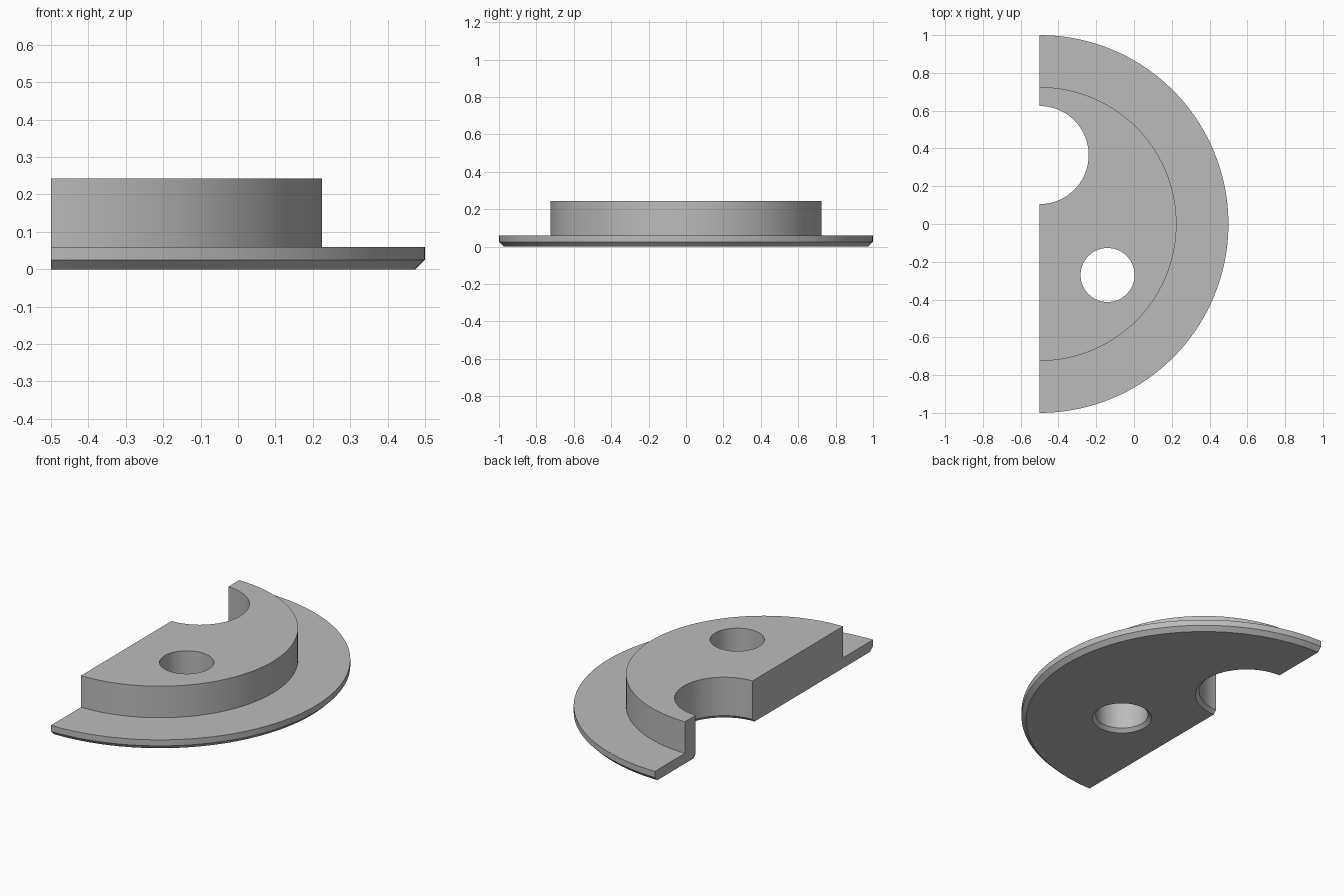
import bpy, bmesh, math
from mathutils import Matrix

if "Cube" in bpy.data.objects:
    bpy.data.objects.remove(bpy.data.objects["Cube"], do_unlink=True)

grey = bpy.data.materials.new("plain grey")
grey.use_nodes = True
colour = (0.5, 0.5, 0.5, 1)
grey.diffuse_color = colour
grey.node_tree.nodes["Principled BSDF"].inputs["Base Color"].default_value = colour


def revolve(name, profile, centre, angle, steps):
    """Solid made by turning a (radius, z) profile about a vertical axis."""
    bm = bmesh.new()
    verts = [bm.verts.new((0, -r, z)) for r, z in profile]
    edges = [bm.edges.new(pair) for pair in zip(verts, verts[1:])]
    bmesh.ops.spin(bm, geom=verts + edges, cent=(0, 0, 0), axis=(0, 0, 1),
                   angle=angle, steps=steps)
    bmesh.ops.remove_doubles(bm, verts=bm.verts, dist=1e-4)
    # Close the flat cut side of a partial turn
    rim = [e for e in bm.edges if e.is_boundary]
    if rim:
        bmesh.ops.holes_fill(bm, edges=rim)
    bmesh.ops.recalc_face_normals(bm, faces=bm.faces)
    bmesh.ops.transform(bm, matrix=Matrix.Translation(centre), verts=bm.verts)
    mesh = bpy.data.meshes.new(name)
    bm.to_mesh(mesh)
    bm.free()
    mesh.materials.append(grey)
    obj = bpy.data.objects.new(name, mesh)
    bpy.context.collection.objects.link(obj)
    return obj


FLANGE, TOP, BEVEL = 0.06, 0.243, 0.025

# Half disc: flange with a bevelled lower rim, and the raised boss
body = revolve("half_flange",
               [(0, 0), (1 - BEVEL, 0), (1, BEVEL), (1, FLANGE),
                (0.725, FLANGE), (0.725, TOP), (0, TOP)],
               (-0.5, 0, 0), math.pi, 72)


def drill(name, centre, radius, bevel=0.02):
    """Cut a vertical bore with a countersunk lower edge."""
    cutter = revolve(name, [(0, -0.1), (radius + bevel + 0.1, -0.1),
                            (radius, bevel), (radius, 0.4), (0, 0.4)],
                     centre, math.tau, 72)
    cutter.hide_render = True
    mod = body.modifiers.new(name, "BOOLEAN")
    mod.operation = "DIFFERENCE"
    mod.solver = "EXACT"
    mod.object = cutter
    bpy.context.view_layer.objects.active = body
    bpy.ops.object.modifier_apply(modifier=mod.name)
    bpy.data.objects.remove(cutter, do_unlink=True)


# Half-round notch on the flat side and the round through hole
drill("notch_cutter", (-0.5, 0.365, 0), 0.26)
drill("hole_cutter", (-0.14, -0.27, 0), 0.143)

bpy.ops.object.select_all(action="DESELECT")
body.select_set(True)
bpy.context.view_layer.objects.active = body
bpy.ops.object.shade_smooth_by_angle(angle=math.radians(30))
